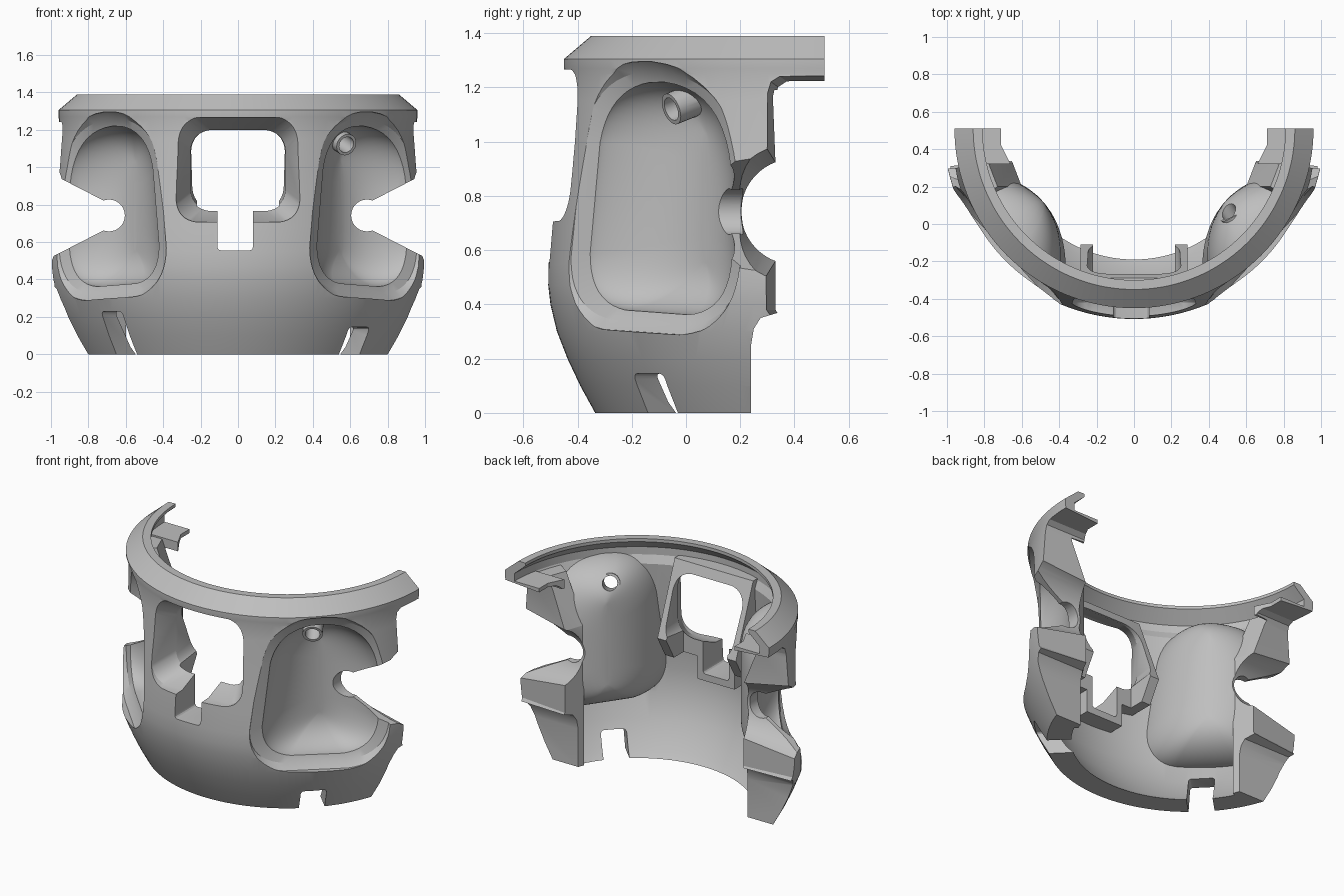
import bpy, bmesh
from math import sin, cos, pi, radians
from mathutils import Vector

if "Cube" in bpy.data.objects:
    bpy.data.objects.remove(bpy.data.objects["Cube"])

CY = 0.51                      # y of the ring axis
ANG = radians(47.5)            # heading of the side pockets
OUT = Vector((sin(ANG), -cos(ANG), 0))
TAN = Vector((cos(ANG), sin(ANG), 0))


def loft(name, rings):
    """Closed solid through rings of equal point count."""
    bm = bmesh.new()
    rows = [[bm.verts.new(p) for p in ring] for ring in rings]
    n = len(rows[0])
    for a, b in zip(rows, rows[1:]):
        for i in range(n):
            j = (i + 1) % n
            bm.faces.new((a[i], a[j], b[j], b[i]))
    bm.faces.new(rows[0])
    bm.faces.new(rows[-1])
    bmesh.ops.recalc_face_normals(bm, faces=bm.faces)
    me = bpy.data.meshes.new(name)
    bm.to_mesh(me)
    bm.free()
    ob = bpy.data.objects.new(name, me)
    bpy.context.collection.objects.link(ob)
    return ob


def revolve(name, profile, n=144):
    return loft(name, [[(r * sin(2 * pi * i / n), CY - r * cos(2 * pi * i / n), z)
                        for i in range(n)] for r, z in profile])


def prism(name, pts, lo, hi, place):
    return loft(name, [[place(u, v, w) for u, v in pts] for w in (lo, hi)])


def combine(target, tool, op):
    mod = target.modifiers.new("cut", 'BOOLEAN')
    mod.operation, mod.object, mod.solver = op, tool, 'EXACT'
    bpy.context.view_layer.update()
    ev = target.evaluated_get(bpy.context.evaluated_depsgraph_get())
    me = bpy.data.meshes.new_from_object(ev)
    target.modifiers.clear()
    target.data = me
    bpy.data.objects.remove(tool)


def rounded(corners, radii, steps=8):
    """Polygon with softened corners, one radius per corner."""
    out = []
    n = len(corners)
    for i, r in enumerate(radii):
        p, a, b = (Vector(corners[k % n]) for k in (i, i - 1, i + 1))
        s = p + (a - p).normalized() * r
        e = p + (b - p).normalized() * r
        q = p * 0.8 + (s + e) * 0.1
        for k in range(steps + 1):
            t = k / steps
            out.append(s * (1 - t) ** 2 + q * 2 * t * (1 - t) + e * t * t)
    return out


def box(x0, x1, z0, z1, r, steps=3):
    return rounded([(x0, z0), (x1, z0), (x1, z1), (x0, z1)], [r] * 4, steps)


# Side pocket outline and its solid, bulging inwards
POCKET = rounded([(-0.375, 0.39), (0.36, 0.35), (0.35, 1.225), (-0.275, 1.215)],
                 [0.2, 0.22, 0.33, 0.22], 10)


def pocket(name, side, grow, depth, rear, rim):
    mid, axis_t, steps = 0.785, 0.05, 16
    rows = list(rim)
    for k in range(steps + 1):
        u = max(cos(pi / 2 * k / steps), 0.04)
        f = (1 - u * u) ** 0.85
        rows.append((0.895 - depth * f, u, 0.55 + 0.45 * (1 - f * f) ** 0.5))
    rings = []
    for d, a, b in rows:
        ring = []
        for t, z in POCKET:
            wide = a * (1 + grow / 0.36) * (rear if t > axis_t else 1)
            p = OUT * d + TAN * (axis_t + (t - axis_t) * wide)
            ring.append((side * p.x, p.y + CY, mid + (z - mid) * b * (1 + grow / 0.42)))
        rings.append(ring)
    return loft(name, rings)


# Outer barrel with chamfered top ring
shell = revolve("barrel_shell", [
    (0.845, 0), (0.9, 0.1), (0.947, 0.2), (0.986, 0.3), (1.01, 0.4), (1.018, 0.47),
    (1.017, 0.55), (1.006, 0.68), (0.99, 0.85), (0.975, 1.0), (0.964, 1.15),
    (0.956, 1.25), (0.96, 1.27), (0.96, 1.305), (0.86, 1.39)])

# Inner void; whatever is kept out of it stays as material
void = revolve("inner_void", [
    (0.7, -0.1), (0.7, 0), (0.74, 0.04), (0.84, 0.2), (0.9, 0.35), (0.915, 0.5),
    (0.91, 0.65), (0.885, 0.9), (0.865, 1.2), (0.89, 1.25), (0.89, 1.3),
    (0.81, 1.37), (0.81, 1.5)])

for s in (1, -1):
    combine(void, pocket("pocket_back", s, 0.045, 0.273, 1.25, [(1.1, 1, 1)]), 'DIFFERENCE')
    # End post, its upper half leaning outwards
    post = [(1.2, 0.4), (0.676, 0.4), (0.65, 0.33), (0.6, 0.2), (0.7, 0.13), (0.85, 0.05), (1.2, 0.0)]
    rings = [[(s * (x + lean), y, z) for x, y in post]
             for z, lean in ((-0.2, 0), (0.92, 0), (1.24, 0.13))]
    combine(void, loft("end_post", rings), 'DIFFERENCE')
    plate = [(0.66, 0.32), (0.71, 0.42), (0.71, 0.6), (1.1, 0.6), (1.1, 0.32)]
    combine(void, prism("end_plate", plate, 1.19, 1.25, lambda u, v, w: (s * u, v, w)), 'DIFFERENCE')

# Front window tunnel and the slot trough below it
tunnel = [(-0.7, 0.66), (-0.19, 0.66), (-0.11, 0.8), (-0.29, 1.26), (-0.7, 1.26)]
combine(void, prism("window_tunnel", tunnel, -0.285, 0.285, lambda u, v, w: (w, u, v)), 'DIFFERENCE')
trough = [(-0.15, 0.51), (0.12, 0.51), (0.12, 0.72), (-0.15, 0.72)]
combine(void, prism("slot_trough", trough, -0.7, -0.29, lambda u, v, w: (u, w, v)), 'DIFFERENCE')
combine(shell, void, 'DIFFERENCE')

# Window opening, tapering inwards, with its slot and shortened sill
window = [(-0.7, 0.35, 0.695, 1.285), (-0.42, 0.33, 0.71, 1.265),
          (-0.28, 0.255, 0.77, 1.2), (0.1, 0.225, 0.78, 1.19)]
combine(shell, loft("window_cut", [[(x, y, z) for x, z in box(-w, w, a, b, 0.11, 8)]
                                   for y, w, a, b in window]), 'DIFFERENCE')
combine(shell, prism("slot_cut", box(-0.11, 0.08, 0.555, 0.9, 0.02), -0.8, 0.1,
                     lambda u, v, w: (u, w, v)), 'DIFFERENCE')
combine(shell, prism("sill_cut", box(-0.22, 0.22, 0.6, 0.9, 0.02), -0.29, 0.1,
                     lambda u, v, w: (u, w, v)), 'DIFFERENCE')

# Rear outline: open back, stepped ends under the top ring
back = [(0.24, -0.2), (0.24, 0.25), (0.25, 0.31), (0.275, 0.35), (0.33, 0.38), (0.33, 1.16),
        (0.342, 1.2), (0.375, 1.22), (0.8, 1.22), (2, 1.22), (2, -0.2)]
for s in (1, -1):
    rings = []
    for x in (0.2, 1.4):
        k = (x - 0.65) / 0.35
        rings.append([(s * x, y - (0.035 * k if 0.3 < y < 0.5 else 0),
                       z + (0.025 * k if z > 1.1 else 0)) for y, z in back])
    combine(shell, loft("rear_cut", rings), 'DIFFERENCE')
half = [(-2, CY), (2, CY), (2, 3), (-2, 3)]
combine(shell, prism("half_cut", half, -1, 2, lambda u, v, w: (u, v, w)), 'DIFFERENCE')

for s, height in ((1, 0.145), (-1, 0.23)):
    # Pocket with its flat sloping rim
    rim = [(1.15, 1.25, 1.175), (0.95, 1.25, 1.175), (0.912, 1.2, 1.09)]
    combine(shell, pocket("pocket_cut", s, 0, 0.195, 1, rim), 'DIFFERENCE')
    # Flared round notch in the rear edge
    rings = []
    for x, r in ((0.4, 0.15), (0.62, 0.185), (1.0, 0.255), (1.2, 0.29)):
        rings.append([(s * x, 0.385 + r * cos(2 * pi * i / 48), 0.742 + r * sin(2 * pi * i / 48))
                      for i in range(48)])
    combine(shell, loft("notch_cut", rings), 'DIFFERENCE')
    # Round-nosed wedge joining that notch to the pocket
    wedge = [(0.69 - 0.085 * cos(a * pi / 18), 0.742 + 0.085 * sin(a * pi / 18)) for a in range(-11, 12)]
    wedge += [(1.3, 1.12), (1.3, 0.364)]
    combine(shell, prism("wedge_cut", wedge, 0.0, 0.7, lambda u, v, w: (s * u, w, v)), 'DIFFERENCE')
    # Radial slot in the bottom edge
    q = 0.5 ** 0.5
    combine(shell, prism("foot_slot", box(-0.078, 0.078, -0.1, height, 0.02), 0.5, 1.2,
                         lambda u, v, w: (s * q * (w + u), CY + q * (u - w), v)), 'DIFFERENCE')

# Small angled tube through one pocket wall
axis = Vector((0.45, -0.75, -0.3)).normalized()
base = Vector((0.565, -0.03, 1.13))
rot = axis.to_track_quat('Z', 'Y')


def tube(name, r, lo, hi):
    return loft(name, [[base + rot @ Vector((r * cos(pi * i / 12), r * sin(pi * i / 12), w))
                        for i in range(24)] for w in (lo, hi)])


combine(shell, tube("tube_wall", 0.06, -0.1, 0.03), 'UNION')
combine(shell, tube("tube_hole", 0.044, -0.3, 0.3), 'DIFFERENCE')

# Single grey finish
mat = bpy.data.materials.new("plain_grey")
mat.use_nodes = True
grey = (0.52, 0.52, 0.52, 1)
mat.diffuse_color = grey
mat.node_tree.nodes["Principled BSDF"].inputs["Base Color"].default_value = grey
shell.data.materials.clear()
shell.data.materials.append(mat)
for poly in shell.data.polygons:
    poly.material_index = 0

bpy.ops.object.select_all(action='DESELECT')
shell.select_set(True)
bpy.context.view_layer.objects.active = shell
bpy.ops.object.shade_smooth_by_angle(angle=radians(25))
